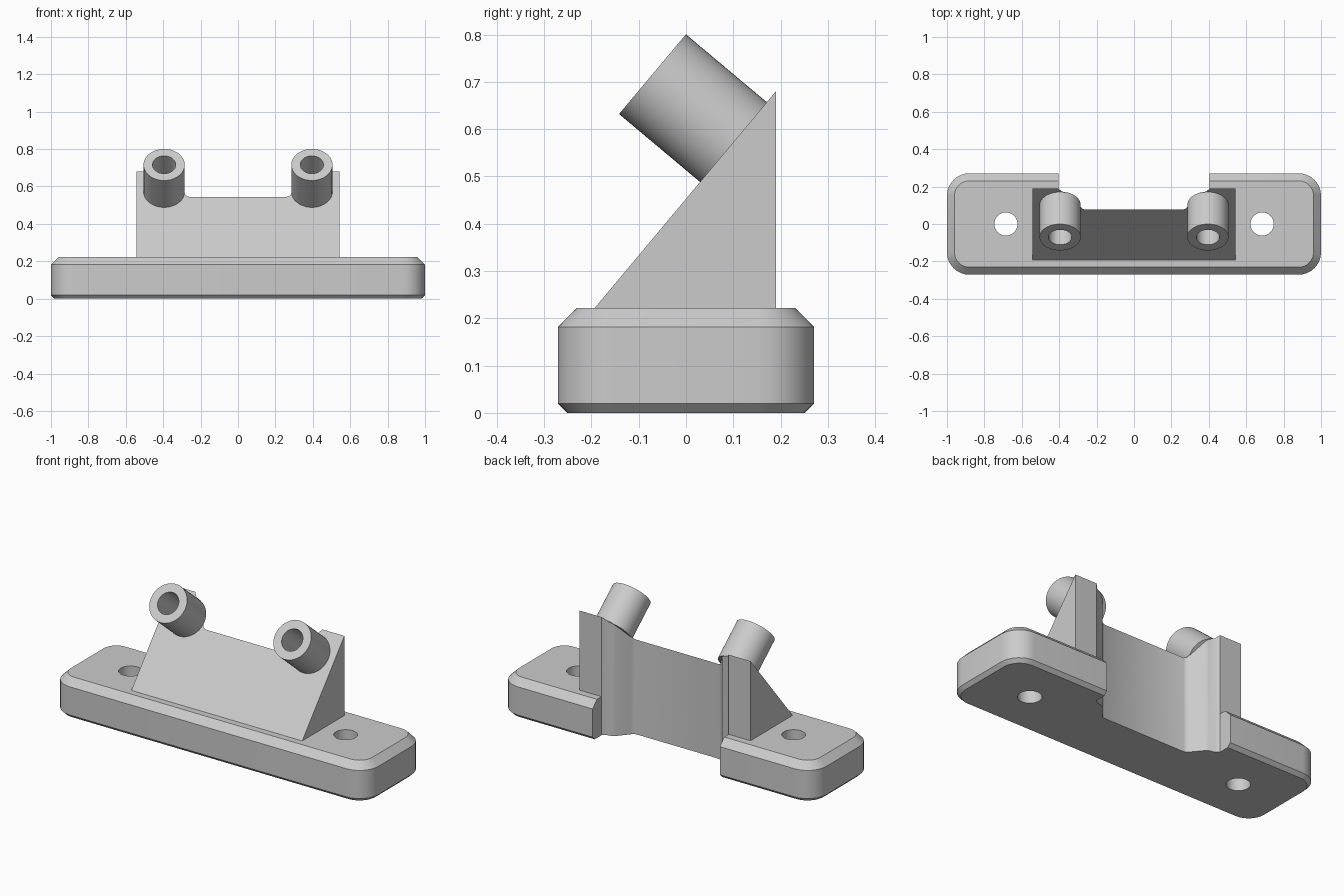
import bpy, bmesh
from math import sin, cos, pi, radians
from mathutils import Matrix, Vector

cube = bpy.data.objects.get("Cube")
if cube:
    bpy.data.objects.remove(cube, do_unlink=True)

grey = bpy.data.materials.new("plain_grey")
grey.use_nodes = True
grey.diffuse_color = (0.6, 0.6, 0.6, 1)
grey.node_tree.nodes["Principled BSDF"].inputs["Base Color"].default_value = (0.6, 0.6, 0.6, 1)


def loft(name, rings, closed=False):
    """Skin equal-length rings of points; cap the ends or close into a loop."""
    bm = bmesh.new()
    rows = [[bm.verts.new(p) for p in ring] for ring in rings]
    n = len(rows[0])
    pairs = list(zip(rows, rows[1:])) + ([(rows[-1], rows[0])] if closed else [])
    for a, b in pairs:
        for i in range(n):
            j = (i + 1) % n
            bm.faces.new((a[i], a[j], b[j], b[i]))
    if not closed:
        bm.faces.new(rows[0])
        bm.faces.new(rows[-1])
    bmesh.ops.recalc_face_normals(bm, faces=bm.faces)
    mesh = bpy.data.meshes.new(name)
    bm.to_mesh(mesh)
    bm.free()
    mesh.materials.append(grey)
    obj = bpy.data.objects.new(name, mesh)
    bpy.context.collection.objects.link(obj)
    return obj


def circle(r, z, x=0, n=48):
    return [(x + r * cos(2 * pi * i / n), r * sin(2 * pi * i / n), z) for i in range(n)]


def rounded_rect(hx, hy, r, z, steps=8):
    pts = []
    for k, (sx, sy) in enumerate([(1, 1), (-1, 1), (-1, -1), (1, -1)]):
        for i in range(steps + 1):
            a = (k + i / steps) * pi / 2
            pts.append((sx * (hx - r) + r * cos(a), sy * (hy - r) + r * sin(a), z))
    return pts


def select(obj):
    bpy.ops.object.select_all(action='DESELECT')
    obj.select_set(True)
    bpy.context.view_layer.objects.active = obj


def combine(target, tool, operation):
    select(target)
    mod = target.modifiers.new("combine", 'BOOLEAN')
    mod.operation = operation
    mod.solver = 'EXACT'
    mod.object = tool
    bpy.ops.object.modifier_apply(modifier=mod.name)
    bpy.data.objects.remove(tool, do_unlink=True)


def smooth(obj):
    select(obj)
    bpy.ops.object.shade_smooth_by_angle(angle=radians(30))


# Base plate with chamfered top and bottom rims
levels = [(0, 0.02), (0.02, 0), (0.182, 0), (0.222, 0.04)]
bracket = loft("base_bracket", [rounded_rect(1 - c, 0.271 - c, 0.12 - c, z) for z, c in levels])

# Sloped support block
side = [(-0.193, 0.222), (0.19, 0.68), (0.19, 0.1), (-0.193, 0.1)]
wedge = loft("support_wedge", [[(x, y, z) for y, z in side] for x in (-0.544, 0.544)])
combine(bracket, wedge, 'UNION')

# Rear recess with shaped columns behind the tubes
half = [(0.405, 0.4), (0.405, 0.19), (0.387, 0.174), (0.352, 0.166),
        (0.338, 0.155), (0.288, 0.095), (0.278, 0.083), (0.262, 0.077)]
outline = half + [(-x, y) for x, y in reversed(half)]
recess = loft("recess_cutter", [[(x, y, z) for x, y in outline] for z in (-0.1, 0.9)])
combine(bracket, recess, 'DIFFERENCE')

# Mounting holes
for x in (-0.685, 0.685):
    hole = loft("hole_cutter", [circle(0.062, -0.1, x), circle(0.062, 0.4, x)])
    combine(bracket, hole, 'DIFFERENCE')
smooth(bracket)

# Tubes standing square to the slope
tilt = Matrix.Rotation(radians(50), 4, 'X')
for name, x in (("right_tube", -0.395), ("left_tube", 0.395)):
    profile = [(0.11, -0.003), (0.11, 0.223), (0.062, 0.223), (0.062, 0.002)]
    tube = loft(name, [circle(r, z) for r, z in profile])
    tube.matrix_world = Matrix.Translation(Vector((x, 0.1, 0.573))) @ tilt
    smooth(tube)
